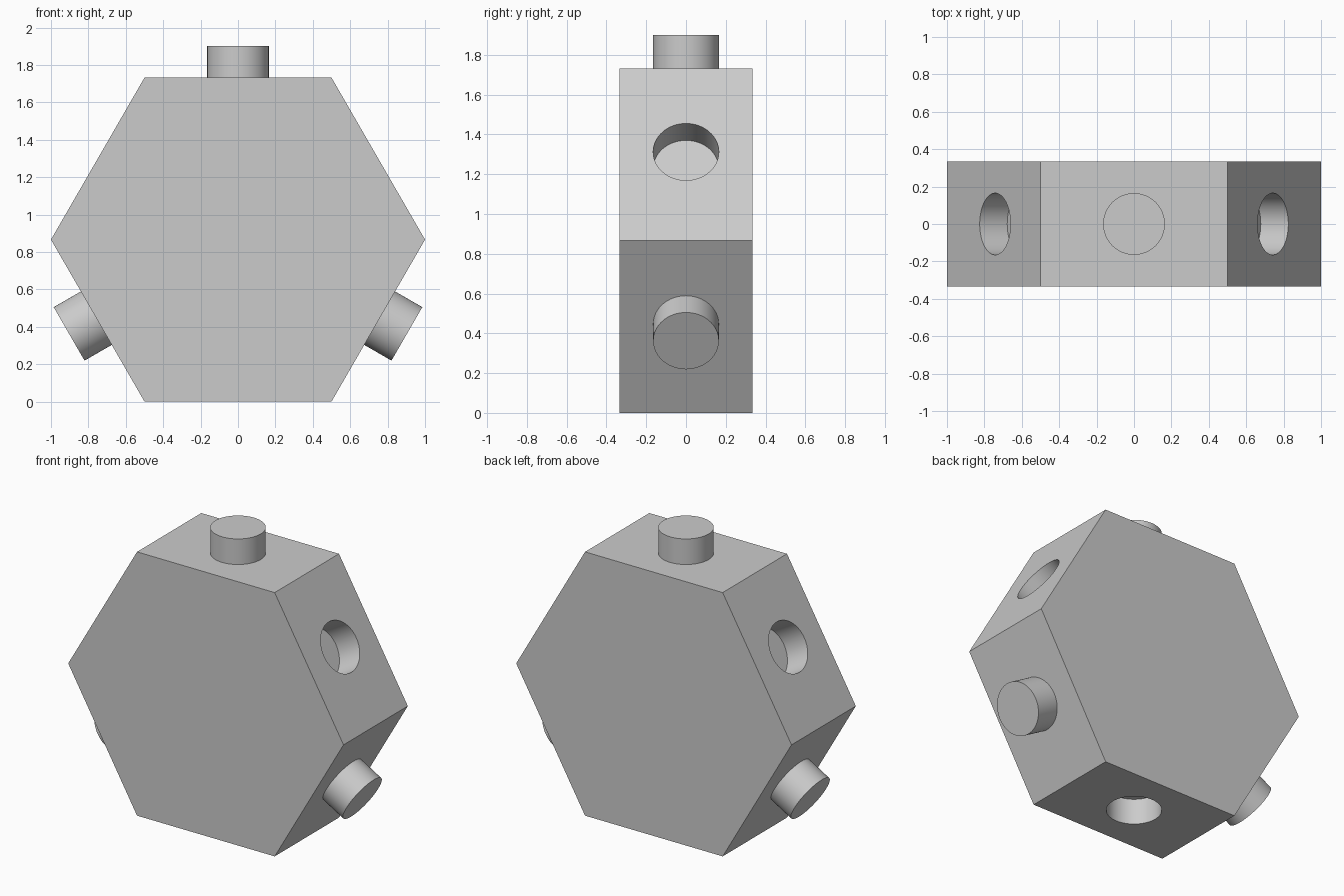
import bpy, math
from mathutils import Matrix, Vector

if "Cube" in bpy.data.objects:
    bpy.data.objects.remove(bpy.data.objects["Cube"])

APOTHEM = math.sqrt(3) / 2
CENTRE = Vector((0, 0, APOTHEM))
RADIUS, LENGTH, SHIFT = 0.165, 0.168, 0.015

grey = bpy.data.materials.new("grey")
grey.diffuse_color = (0.6, 0.6, 0.6, 1)
grey.use_nodes = True
grey.node_tree.nodes["Principled BSDF"].inputs["Base Color"].default_value = grey.diffuse_color


def cylinder(name, angle, start, end, shift=0.0):
    """Round part along the outward direction of one hexagon side."""
    a = math.radians(angle)
    out = Vector((math.cos(a), 0, math.sin(a)))
    pos = CENTRE + out * (start + end) / 2
    if abs(out.x) > 0.1:  # slide up along the slanted side
        pos += Vector((-out.z * math.copysign(1, out.x), 0, abs(out.x))) * shift
    bpy.ops.mesh.primitive_cylinder_add(
        vertices=64, radius=RADIUS, depth=end - start, location=pos,
        rotation=(0, math.pi / 2 - a, 0))
    ob = bpy.context.object
    ob.name = name
    ob.data.materials.append(grey)
    bpy.ops.object.shade_smooth_by_angle(angle=math.radians(30))
    return ob


# Hexagonal block, corners pointing left and right
bpy.ops.mesh.primitive_cylinder_add(vertices=6, radius=1, depth=0.667)
body = bpy.context.object
body.name = "hexagon_block"
body.data.transform(Matrix.Rotation(math.pi / 2, 4, 'X')
                    @ Matrix.Rotation(math.pi / 6 * 3, 4, 'Z'))
body.location = CENTRE
body.data.materials.append(grey)

# Round sockets cut in every other side
cutters = []
for angle in (30, 150, 270):
    cutter = cylinder("socket_cutter", angle, APOTHEM - 0.17, APOTHEM + 0.1, SHIFT)
    cutter.hide_render = True
    mod = body.modifiers.new("socket", 'BOOLEAN')
    mod.operation, mod.solver, mod.object = 'DIFFERENCE', 'EXACT', cutter
    cutters.append(cutter)

bpy.ops.object.select_all(action='DESELECT')
body.select_set(True)
bpy.context.view_layer.objects.active = body
for mod in list(body.modifiers):
    bpy.ops.object.modifier_apply(modifier=mod.name)
for cutter in cutters:
    bpy.data.objects.remove(cutter)
bpy.ops.object.shade_smooth_by_angle(angle=math.radians(30))

# Pegs on the remaining sides
for name, angle in (("top_peg", 90), ("left_peg", 210), ("right_peg", 330)):
    cylinder(name, angle, APOTHEM, APOTHEM + LENGTH, SHIFT)
